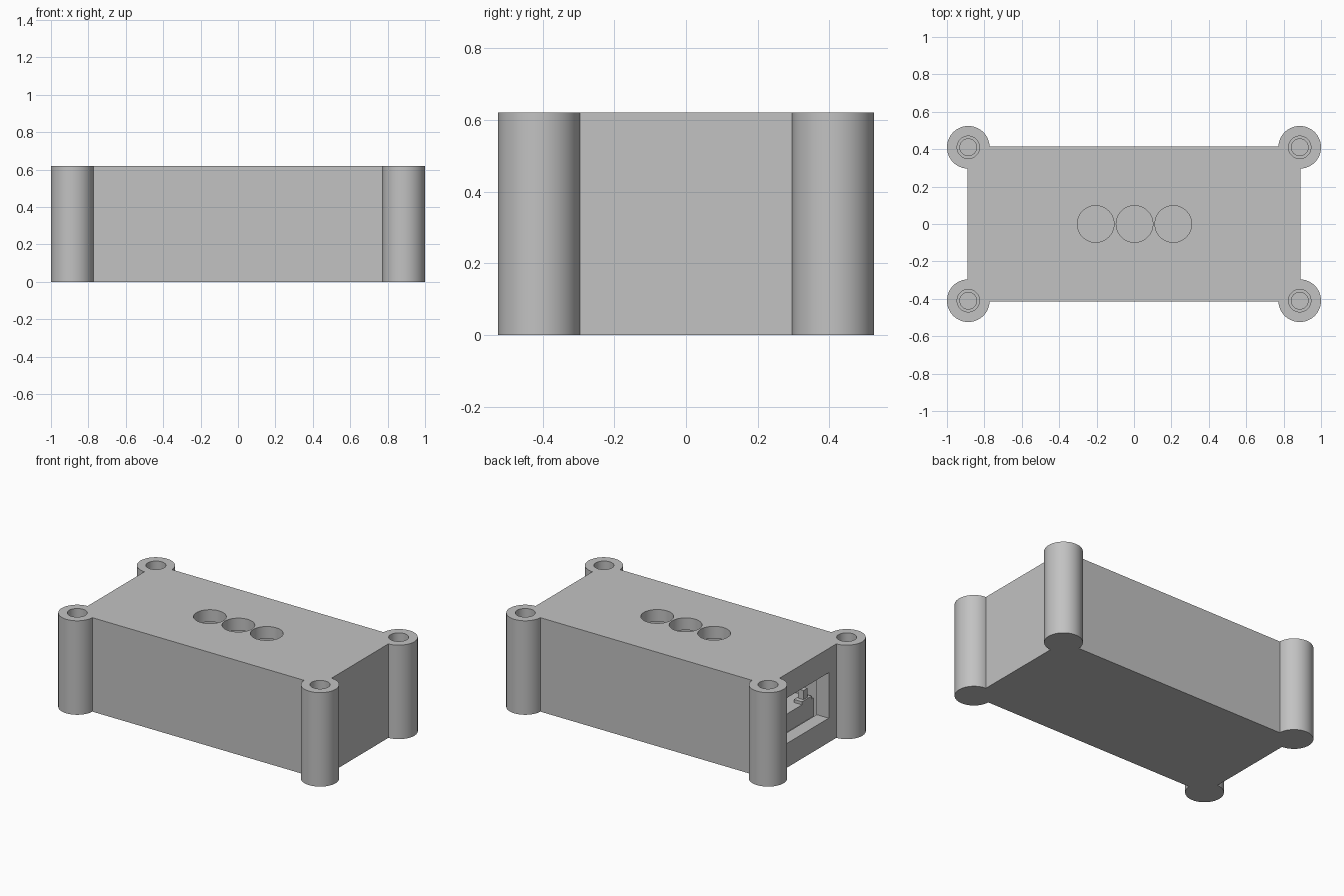
import bpy
import math

if "Cube" in bpy.data.objects:
    bpy.data.objects.remove(bpy.data.objects["Cube"])

H = 0.62                       # overall height
POST_X, POST_Y = 0.886, 0.41   # corner post centres
CORNERS = [(sx * POST_X, sy * POST_Y) for sx in (-1, 1) for sy in (-1, 1)]

grey = bpy.data.materials.new("light_grey")
grey.diffuse_color = (0.54, 0.54, 0.54, 1)
grey.use_nodes = True
grey.node_tree.nodes["Principled BSDF"].inputs["Base Color"].default_value = grey.diffuse_color


def box(name, x0, x1, y0, y1, z0, z1):
    bpy.ops.mesh.primitive_cube_add(
        size=1, location=((x0 + x1) / 2, (y0 + y1) / 2, (z0 + z1) / 2))
    ob = bpy.context.object
    ob.name = name
    ob.scale = (x1 - x0, y1 - y0, z1 - z0)
    bpy.ops.object.transform_apply(location=True, rotation=True, scale=True)
    ob.data.materials.append(grey)
    return ob


def cylinder(name, x, y, r, z0, z1, sides=64):
    bpy.ops.mesh.primitive_cylinder_add(
        vertices=sides, radius=r, depth=z1 - z0, location=(x, y, (z0 + z1) / 2))
    ob = bpy.context.object
    ob.name = name
    bpy.ops.object.transform_apply(location=True, rotation=True, scale=True)
    ob.data.materials.append(grey)
    return ob


def combine(target, tool, operation):
    """Apply a boolean and discard the tool object."""
    mod = target.modifiers.new("combine", "BOOLEAN")
    mod.operation = operation
    mod.solver = "EXACT"
    mod.object = tool
    bpy.context.view_layer.objects.active = target
    bpy.ops.object.modifier_apply(modifier=mod.name)
    bpy.data.objects.remove(tool, do_unlink=True)


# Hollow case
case = box("case", -0.89, 0.89, -0.415, 0.415, 0, H)
combine(case, box("cavity", -0.802, 0.802, -0.33, 0.33, 0.08, 0.54), "DIFFERENCE")

# Corner posts with counterbored blind screw holes
for x, y in CORNERS:
    combine(case, cylinder("post", x, y, 0.114, 0, H), "UNION")
for x, y in CORNERS:
    combine(case, cylinder("counterbore", x, y, 0.06, H - 0.08, H + 0.1, 48), "DIFFERENCE")
    combine(case, cylinder("screw_hole", x, y, 0.045, 0.1, H - 0.07, 48), "DIFFERENCE")

# Three round openings in the top
for x in (-0.205, 0.003, 0.21):
    combine(case, cylinder("top_opening", x, 0, 0.098, 0.5, H + 0.1), "DIFFERENCE")

# Rectangular window in the left end
combine(case, box("end_window", -1.0, -0.75, -0.217, 0.217, 0.16, 0.46), "DIFFERENCE")

# Raised inner platform with locating pegs
platform = box("inner_platform", -0.7, 0.7, -0.328, 0.328, 0.078, 0.2)
for sx in (-1, 1):
    for sy in (-1, 1):
        px, py = sx * 0.67, sy * 0.26
        box("platform_pad", px - 0.03, px + 0.03, py - 0.05, py + 0.05, 0.199, 0.22)
        box("platform_peg", px - 0.02, px + 0.02, py - 0.02, py + 0.02, 0.219, 0.28)

# Smooth the round surfaces, keep the edges sharp
bpy.ops.object.select_all(action="DESELECT")
case.select_set(True)
bpy.context.view_layer.objects.active = case
bpy.ops.object.shade_smooth_by_angle(angle=math.radians(30))
